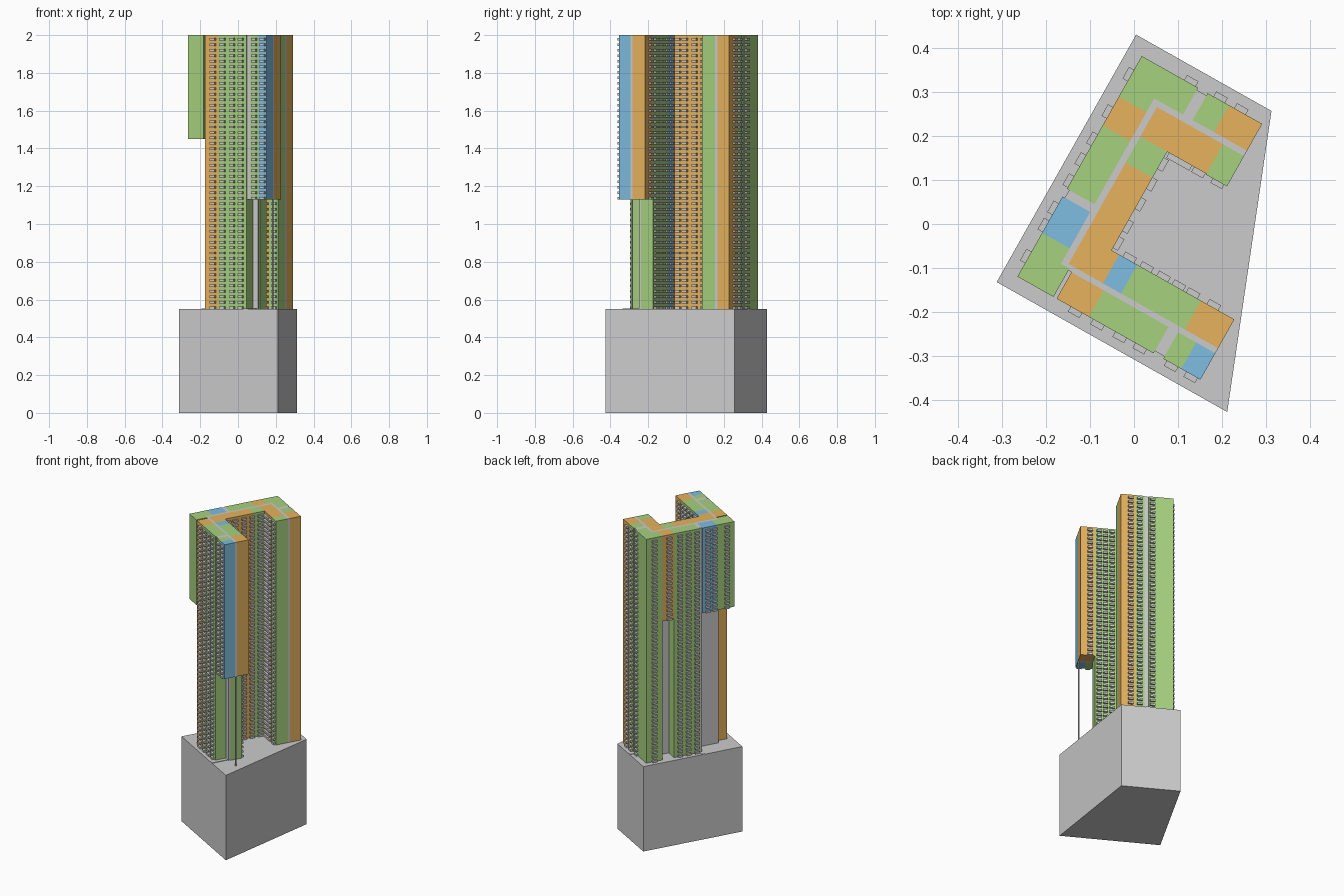
import bpy, bmesh, math
from mathutils import Matrix

if "Cube" in bpy.data.objects:
    bpy.data.objects.remove(bpy.data.objects["Cube"])

# Site axes are turned about 29.4 degrees clockwise from the world axes
ROT = Matrix.Rotation(math.radians(-29.4), 4, 'Z')
DECK, TOP, FLOOR = 0.55, 2.0, 0.029
MID = DECK + 20 * FLOOR      # underside of the front right cantilever
HIGH = DECK + 31 * FLOOR     # underside of the left side cantilevers


def material(name, rgb):
    m = bpy.data.materials.new(name)
    m.diffuse_color = (*rgb, 1)
    m.use_nodes = True
    m.node_tree.nodes["Principled BSDF"].inputs["Base Color"].default_value = m.diffuse_color
    return m


MATS = {
    "green": material("green", (0.38, 0.64, 0.21)),
    "orange": material("orange", (0.79, 0.45, 0.11)),
    "blue": material("blue", (0.21, 0.51, 0.75)),
}


def add_prism(bm, pts, z0, z1):
    lo = [bm.verts.new((x, y, z0)) for x, y in pts]
    hi = [bm.verts.new((x, y, z1)) for x, y in pts]
    n = len(pts)
    bm.faces.new(lo[::-1])
    bm.faces.new(hi)
    for i in range(n):
        j = (i + 1) % n
        bm.faces.new((lo[i], lo[j], hi[j], hi[i]))


def rect(x0, x1, y0, y1):
    return [(x0, y0), (x1, y0), (x1, y1), (x0, y1)]


def finish(bm, name, mat=None):
    bm.transform(ROT)
    bmesh.ops.recalc_face_normals(bm, faces=bm.faces)
    me = bpy.data.meshes.new(name)
    bm.to_mesh(me)
    bm.free()
    ob = bpy.data.objects.new(name, me)
    bpy.context.collection.objects.link(ob)
    if mat:
        me.materials.append(MATS[mat])
    return ob


def prism(name, pts, z0, z1, mat=None):
    bm = bmesh.new()
    add_prism(bm, pts, z0, z1)
    finish(bm, name, mat)


# Podium
prism("podium", [(-0.207, -0.268), (0.394, -0.268), (0.146, 0.377), (-0.207, 0.377)], 0, DECK)

# Apartment stacks: colour, plan rectangle, base height
L, B, F = -0.172, 0.341, -0.234     # left, back and front facade lines
stacks = [
    ("orange", (L, -0.1, 0.16, 0.235), HIGH),
    ("green", (L, -0.1, -0.005, 0.16), DECK),
    ("blue", (L, -0.1, -0.12, -0.025), HIGH),
    ("green", (0.0, 0.056, 0.271, B), DECK),
    ("orange", (0.056, 0.142, 0.271, B), DECK),
    ("green", (0.087, 0.142, 0.178, 0.257), DECK),
    ("orange", (-0.085, 0.087, 0.18, 0.257), DECK),
    ("green", (-0.085, -0.015, 0.112, 0.18), DECK),
    ("blue", (0.005, 0.052, -0.152, -0.077), DECK),
    ("green", (0.052, 0.218, -0.152, -0.077), DECK),
    ("orange", (0.218, 0.305, -0.152, -0.077), MID),
    ("orange", (-0.07, 0.014, F, -0.165), DECK),
    ("green", (0.014, 0.183, F, -0.165), DECK),
    ("green", (0.208, 0.255, F, -0.165), MID),
    ("blue", (0.255, 0.305, F, -0.165), MID),
]
for i, (col, r, z) in enumerate(stacks):
    prism(f"apartment_stack_{i + 1}", rect(*r), z, TOP, col)

# L-shaped corner stacks
prism("back_left_corner_stack", [(L, 0.235), (-0.1, 0.235), (-0.1, 0.271),
      (-0.025, 0.271), (-0.025, B), (L, B)], DECK, TOP, "green")
prism("inner_corner_stack", [(-0.085, -0.152), (0.005, -0.152), (0.005, -0.077),
      (-0.015, -0.077), (-0.015, 0.112), (-0.085, 0.112)], DECK, TOP, "orange")
prism("front_left_corner_stack", [(L, F), (-0.078, F), (-0.078, -0.16),
      (-0.1, -0.16), (-0.1, -0.12), (L, -0.12)], HIGH, TOP, "green")

# Corridors and the light slots leading off them
corridors = [
    ((-0.1, -0.085, -0.165, 0.271), DECK),
    ((-0.085, 0.142, 0.257, 0.271), DECK),
    ((-0.085, 0.213, -0.165, -0.152), DECK),
    ((0.213, 0.305, -0.165, -0.152), MID),
    ((L + 0.006, -0.1, -0.025, -0.005), DECK),
    ((-0.025, 0.0, 0.271, B - 0.006), DECK),
    ((0.183, 0.208, F + 0.006, -0.165), MID),
]
for i, (r, z) in enumerate(corridors):
    prism(f"corridor_{i + 1}", rect(*r), z, TOP)

# Entrance paths from the slots to the podium edge
for i, r in enumerate([(-0.207, L, -0.025, -0.005), (-0.025, 0, B, 0.377),
                       (0.183, 0.208, -0.268, -0.165)]):
    prism(f"entrance_path_{i + 1}", rect(*r), DECK, DECK + 0.003)

# Thin column under the front right cantilever
prism("support_column", rect(0.297, 0.303, -0.161, -0.155), DECK, MID)

# Balconies: fixed axis, facade line, outward direction, {position: base height}
facades = [
    ("x", L, -1, {0.29: DECK, 0.193: HIGH, 0.122: DECK, 0.068: DECK,
                  0.013: DECK, -0.058: HIGH, -0.103: HIGH, -0.184: HIGH}),
    ("y", B, 1, {-0.046: DECK, 0.03: DECK, 0.084: DECK}),
    ("y", 0.18, -1, {0.005: DECK, 0.035: DECK, 0.07: DECK, 0.12: DECK}),
    ("x", -0.015, 1, {0.15: DECK, 0.098: DECK, 0.046: DECK, -0.012: DECK, -0.056: DECK}),
    ("y", -0.077, 1, {0.029: DECK, 0.073: DECK, 0.117: DECK, 0.157: DECK,
                      0.194: DECK, 0.248: MID}),
    ("y", F, -1, {-0.018: DECK, 0.04: DECK, 0.098: DECK, 0.15: DECK,
                  0.232: MID, 0.283: MID}),
]
HALF, DEPTH, RAIL = 0.015, 0.013, 0.013
for i, (axis, line, out, places) in enumerate(facades):
    bm = bmesh.new()
    a, b = sorted((line - out * 0.002, line + out * DEPTH))
    for p, base in places.items():
        r = rect(a, b, p - HALF, p + HALF) if axis == "x" else rect(p - HALF, p + HALF, a, b)
        for k in range(round((TOP - base) / FLOOR)):
            z = base + k * FLOOR
            add_prism(bm, r, z, z + RAIL)
    finish(bm, f"balconies_{i + 1}")
